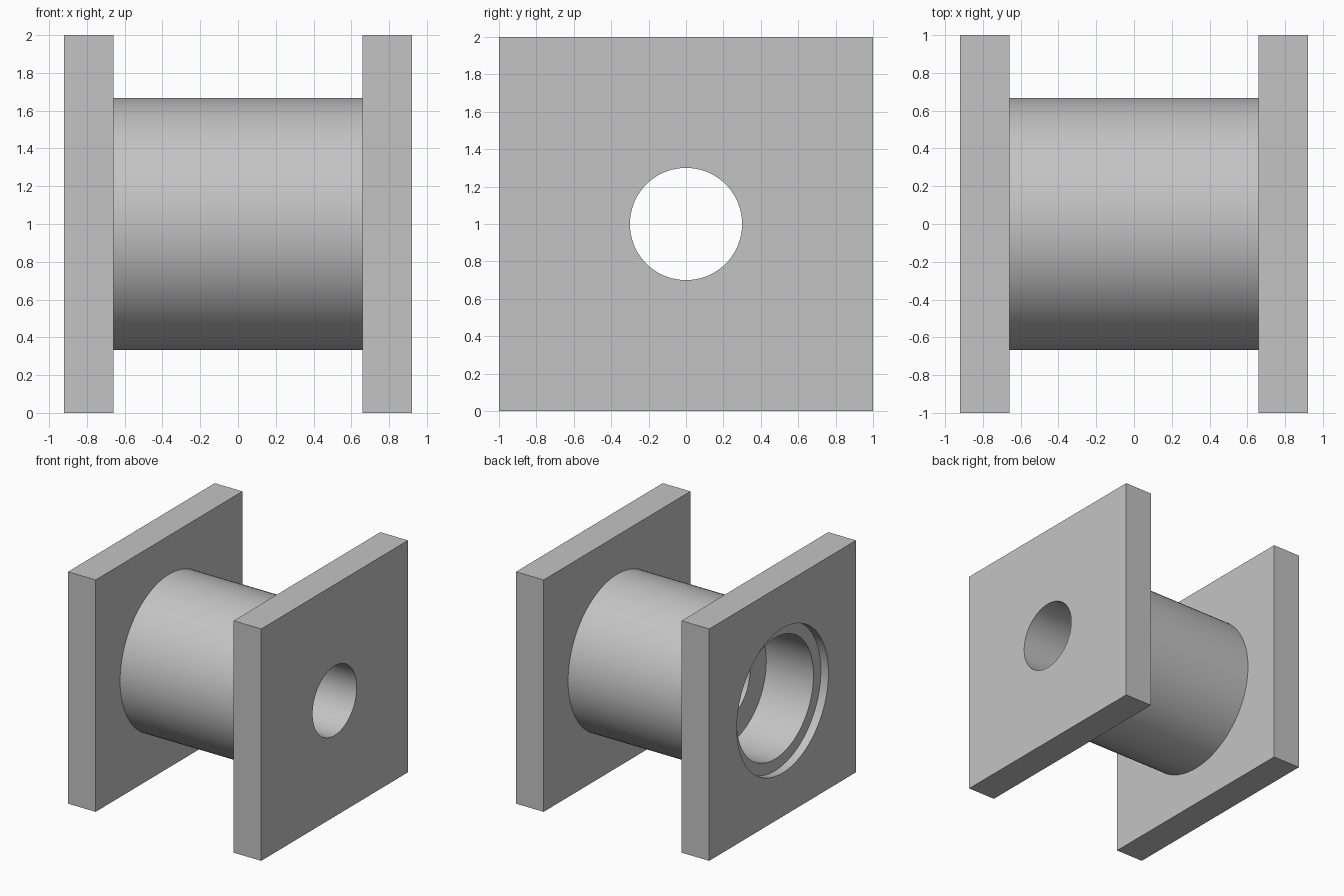
import bpy, bmesh, math

cube = bpy.data.objects.get("Cube")
if cube:
    bpy.data.objects.remove(cube, do_unlink=True)

SIDES = 96          # multiple of 8, so square rings land on their corners
END, INNER = 0.922, 0.658            # outer and inner faces of the flanges
BARREL, BORE, POCKET, RECESS = 0.667, 0.3, 0.523, 0.624   # radii
POCKET_END, RECESS_END = -0.4, -0.85

grey = bpy.data.materials.new("plain grey")
grey.use_nodes = True
colour = (0.55, 0.55, 0.55, 1)
grey.diffuse_color = colour
grey.node_tree.nodes["Principled BSDF"].inputs["Base Color"].default_value = colour


def ring(bm, x, radius, square=False):
    """Ring of vertices around the x axis, round or square."""
    verts = []
    for i in range(SIDES):
        a = 2 * math.pi * i / SIDES
        c, s = math.cos(a), math.sin(a)
        r = radius / max(abs(c), abs(s)) if square else radius
        verts.append(bm.verts.new((x, r * c, 1 + r * s)))
    return verts


def loft(name, sections):
    """Closed tube skinned through a loop of rings."""
    bm = bmesh.new()
    rings = [ring(bm, *section) for section in sections]
    for a, b in zip(rings, rings[1:] + rings[:1]):
        for i in range(SIDES):
            j = (i + 1) % SIDES
            bm.faces.new((a[i], a[j], b[j], b[i]))
    bmesh.ops.recalc_face_normals(bm, faces=bm.faces)
    mesh = bpy.data.meshes.new(name)
    bm.to_mesh(mesh)
    bm.free()
    mesh.materials.append(grey)
    obj = bpy.data.objects.new(name, mesh)
    bpy.context.collection.objects.link(obj)
    bpy.ops.object.select_all(action='DESELECT')
    obj.select_set(True)
    bpy.context.view_layer.objects.active = obj
    bpy.ops.object.shade_smooth_by_angle(angle=math.radians(30))


# Square flange with the small through hole
loft("left_flange", [(INNER, 1, True), (END, 1, True), (END, BORE), (INNER, BORE)])

# Square flange with the wide pocket and shallow recess
loft("right_flange", [(-INNER, 1, True), (-END, 1, True), (-END, RECESS),
                      (RECESS_END, RECESS), (RECESS_END, POCKET), (-INNER, POCKET)])

# Round barrel with a stepped bore
loft("barrel", [(-INNER, BARREL), (INNER, BARREL), (INNER, BORE),
                (POCKET_END, BORE), (POCKET_END, POCKET), (-INNER, POCKET)])
